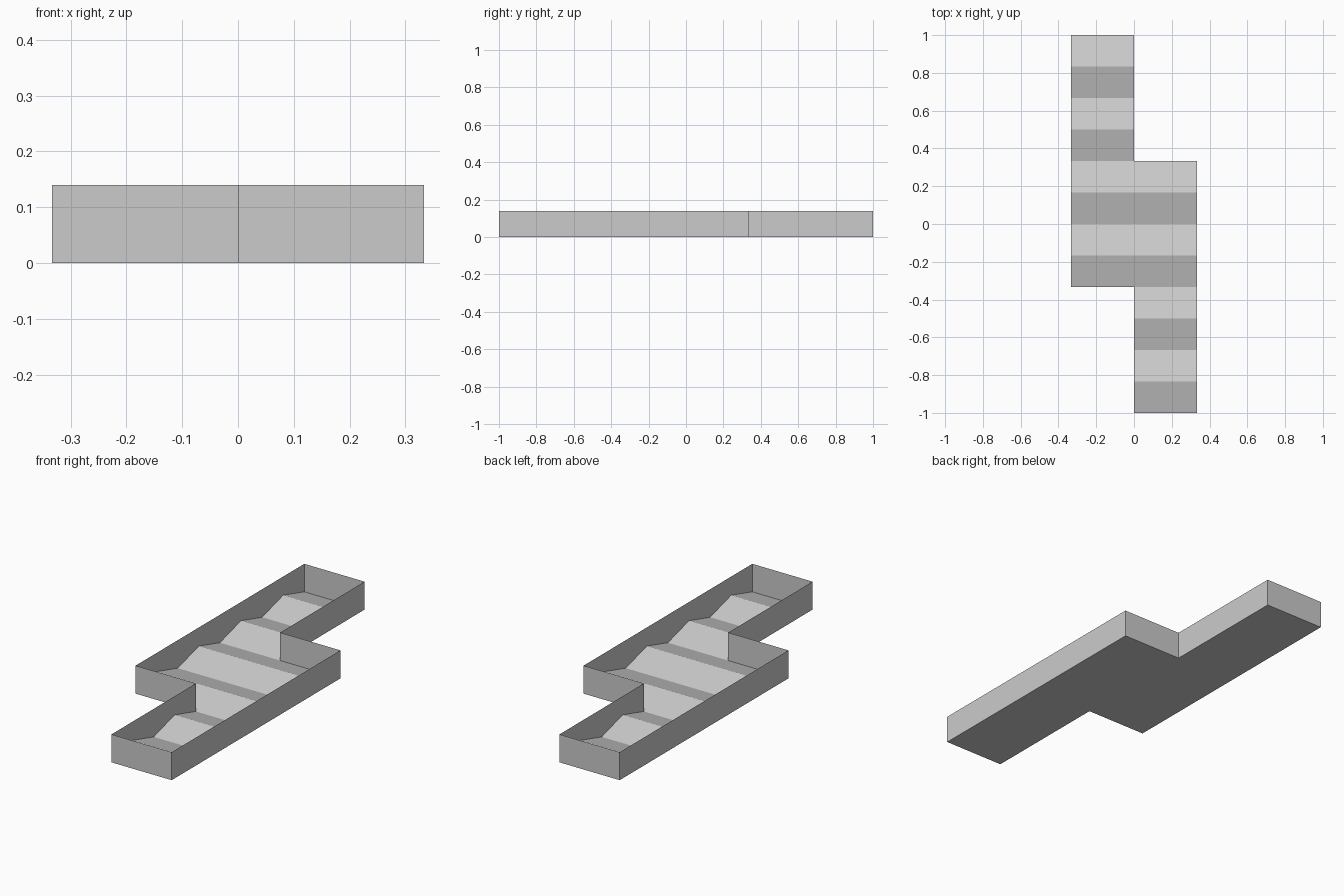
import bpy

if "Cube" in bpy.data.objects:
    bpy.data.objects.remove(bpy.data.objects["Cube"])

W = 1 / 3          # half width, also the pitch of one ridge
HEIGHT = 0.14      # wall height
RIDGE = 0.0467     # ridge height


def make_object(name, verts, faces):
    mesh = bpy.data.meshes.new(name)
    mesh.from_pydata(verts, [], faces)
    mesh.update()
    obj = bpy.data.objects.new(name, mesh)
    bpy.context.collection.objects.link(obj)
    return obj


# Tray: stepped outline with a flat underside and thin sheet walls
outline = [(0, -1), (W, -1), (W, W), (0, W), (0, 1), (-W, 1), (-W, -W), (0, -W)]
n = len(outline)
verts = [(x, y, z) for z in (0, HEIGHT) for x, y in outline]
walls = [(i, (i + 1) % n, (i + 1) % n + n, i + n) for i in range(n)]
make_object("tray", verts, walls + [tuple(reversed(range(n)))])

# Ridged floor: sawtooth strips, valleys touching the underside
verts, faces = [], []
for i in range(-6, 6):
    y0, y1 = i / 6, (i + 1) / 6
    z0, z1 = (RIDGE if i % 2 else 0), (0 if i % 2 else RIDGE)
    left = 0 if i < -2 else -W
    right = 0 if i >= 2 else W
    b = len(verts)
    verts += [(left, y0, z0), (right, y0, z0), (right, y1, z1), (left, y1, z1)]
    faces.append((b, b + 1, b + 2, b + 3))
make_object("ridged_floor", verts, faces)
